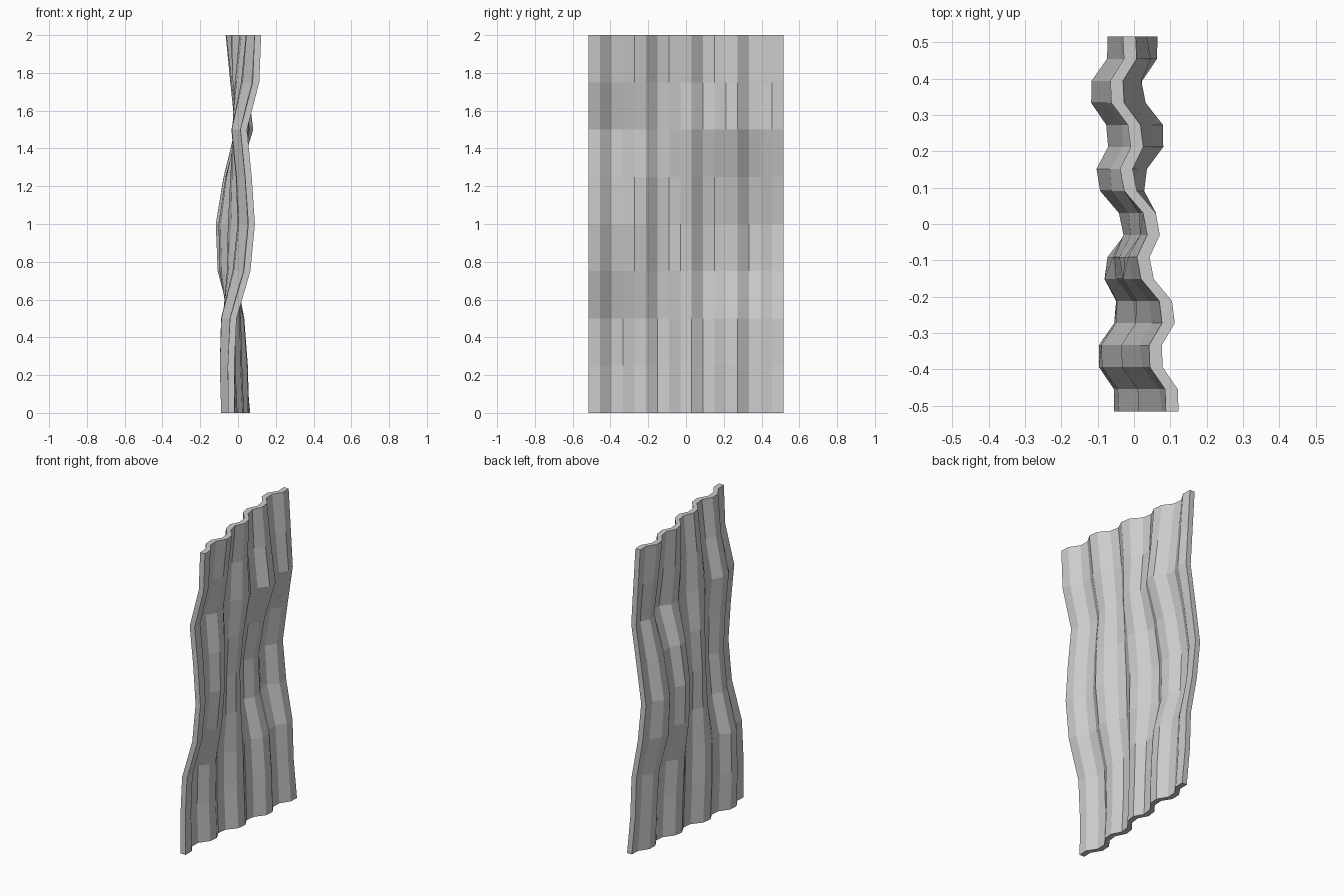
import bpy, bmesh

if "Cube" in bpy.data.objects:
    bpy.data.objects.remove(bpy.data.objects["Cube"])

COLS, ROWS = 18, 9
HALF_W, HEIGHT, THICK = 0.515, 2.0, 0.035
WAVE = [0.02, 0.02, -0.02, -0.02]          # repeating corrugation across the sheet

# Bend of the sheet: one row per 0.25 of height, five stations from -y to +y
WARP = [
    (-0.055, -0.045, -0.010, 0.020, 0.027),
    (-0.057, -0.056, -0.020, 0.014, 0.003),
    (-0.045, -0.052, -0.025, -0.005, -0.005),
    (0.028, 0.000, -0.033, -0.072, -0.050),
    (0.052, 0.025, -0.038, -0.078, -0.075),
    (0.035, 0.020, -0.015, -0.035, -0.040),
    (0.010, 0.002, 0.020, 0.043, -0.003),
    (0.075, 0.045, 0.012, 0.010, -0.018),
    (0.085, 0.073, 0.028, -0.018, -0.033),
]


def smooth_lookup(vals, t):
    """Catmull-Rom interpolation, t from 0 to 1."""
    n = len(vals) - 1
    i = min(int(t * n), n - 1)
    u = t * n - i
    p1, p2 = vals[i], vals[i + 1]
    p0 = vals[i - 1] if i > 0 else 2 * p1 - p2
    p3 = vals[i + 2] if i + 2 <= n else 2 * p2 - p1
    return p1 + 0.5 * u * (p2 - p0 + u * (2 * p0 - 5 * p1 + 4 * p2 - p3
                                          + u * (3 * (p1 - p2) + p3 - p0)))


# Corrugated middle surface as a grid of flat panels
bm = bmesh.new()
grid = []
for r in range(ROWS):
    row = []
    for c in range(COLS):
        t = c / (COLS - 1)
        x = smooth_lookup(WARP[r], t) + WAVE[c % 4] - THICK / 2
        row.append(bm.verts.new((x, (2 * t - 1) * HALF_W, HEIGHT * r / (ROWS - 1))))
    grid.append(row)
for r in range(ROWS - 1):
    for c in range(COLS - 1):
        bm.faces.new((grid[r][c], grid[r][c + 1], grid[r + 1][c + 1], grid[r + 1][c]))

# Give the sheet its thickness along x
ext = bmesh.ops.extrude_face_region(bm, geom=bm.faces[:], use_keep_orig=True)
new_verts = [g for g in ext["geom"] if isinstance(g, bmesh.types.BMVert)]
bmesh.ops.translate(bm, vec=(THICK, 0, 0), verts=new_verts)
bmesh.ops.recalc_face_normals(bm, faces=bm.faces[:])

mesh = bpy.data.meshes.new("corrugated_sheet")
bm.to_mesh(mesh)
bm.free()
sheet = bpy.data.objects.new("corrugated_sheet", mesh)
bpy.context.collection.objects.link(sheet)
